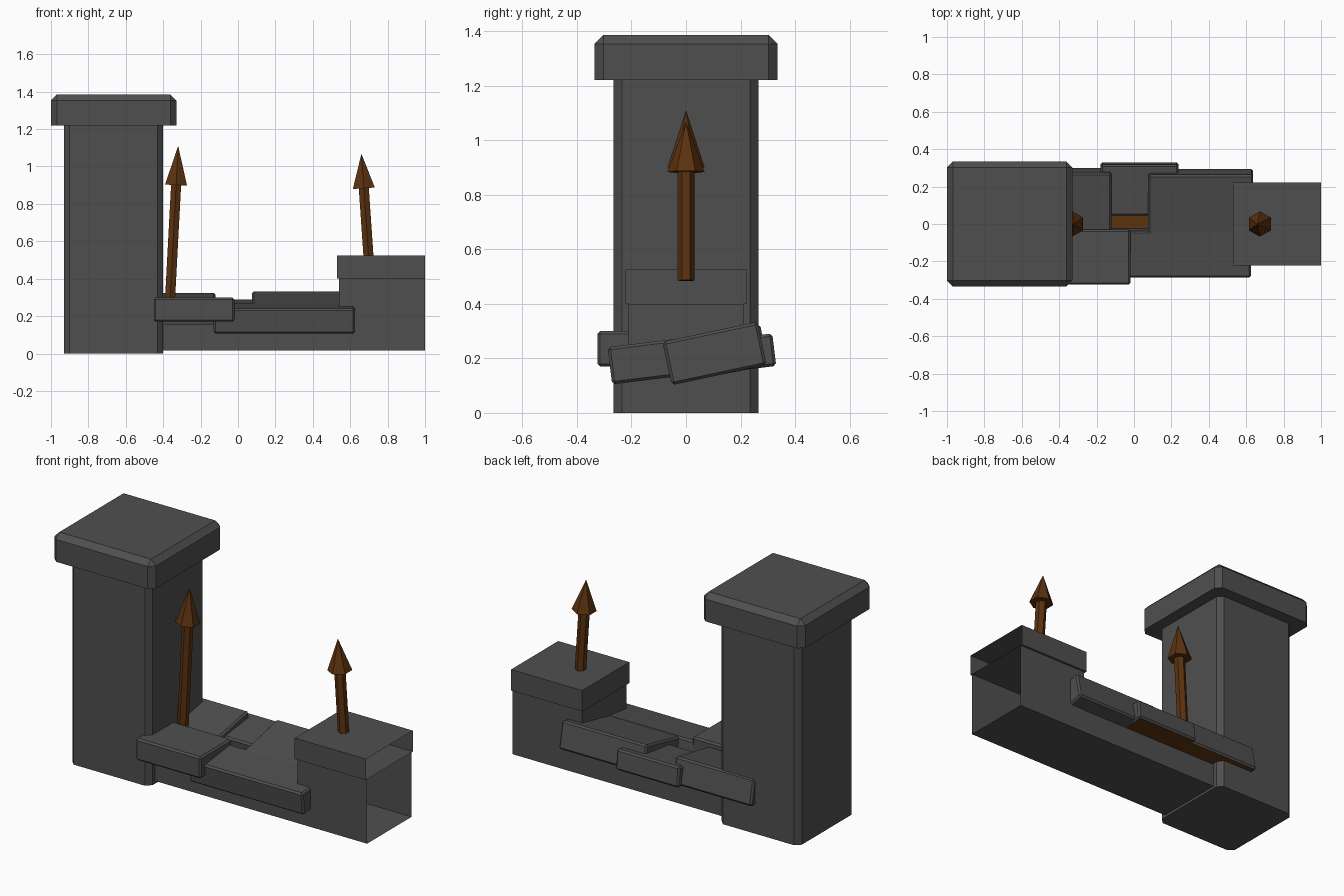
import bpy, bmesh
from math import radians
from mathutils import Vector, Matrix

cube = bpy.data.objects.get("Cube")
if cube:
    bpy.data.objects.remove(cube, do_unlink=True)


def material(name, rgb):
    m = bpy.data.materials.new(name)
    m.use_nodes = True
    m.diffuse_color = (*rgb, 1)
    m.node_tree.nodes["Principled BSDF"].inputs["Base Color"].default_value = (*rgb, 1)
    return m


STONE = material("dark_stone", (0.078, 0.078, 0.078))
WOOD = material("brown_wood", (0.105, 0.032, 0.005))


def finish(name, bm, *mats):
    mesh = bpy.data.meshes.new(name)
    bm.to_mesh(mesh)
    bm.free()
    for m in mats:
        mesh.materials.append(m)
    ob = bpy.data.objects.new(name, mesh)
    bpy.context.collection.objects.link(ob)
    return ob


def box(size, center, tilt=0):
    bm = bmesh.new()
    bmesh.ops.create_cube(bm, size=1)
    bm.transform(Matrix.Translation(center) @ Matrix.Rotation(radians(tilt), 4, "X")
                 @ Matrix.Diagonal((*size, 1)))
    bm.normal_update()
    return bm


def bevel(bm, width, rule):
    edges = [e for e in bm.edges if rule(e)]
    bmesh.ops.bevel(bm, geom=edges, offset=width, segments=1, affect="EDGES")
    bm.normal_update()


def upright(e):
    return abs(e.verts[0].co.z - e.verts[1].co.z) > 0.1


# Square pillar with chamfered corners
bm = box((0.53, 0.53, 1.22), (-0.665, 0, 0.61))
bevel(bm, 0.03, upright)
finish("pillar", bm, STONE)

# Pillar cap, chamfered everywhere but underneath
bm = box((0.67, 0.67, 0.165), (-0.665, 0, 1.3025))
bevel(bm, 0.032, lambda e: max(v.co.z for v in e.verts) > 1.3)
finish("pillar_cap", bm, STONE)

# Broken wall: stepped profile, open at the far end, earthy core on its low top
profile = [(1, 0.4), (0.54, 0.4), (0.54, 0.155), (-0.4, 0.155), (-0.4, 0.015), (1, 0.015)]
bm = bmesh.new()
front = [bm.verts.new((x, -0.21, z)) for x, z in profile]
back = [bm.verts.new((x, 0.21, z)) for x, z in profile]
bm.faces.new(front)
bm.faces.new(back)
for i in range(len(profile) - 1):
    f = bm.faces.new((front[i], front[i + 1], back[i + 1], back[i]))
    if i == 2:
        f.material_index = 1
bmesh.ops.recalc_face_normals(bm, faces=bm.faces)
finish("wall", bm, STONE, WOOD)

# Coping slab on the wall end, open at the same side
bm = box((0.47, 0.445, 0.125), (0.765, 0, 0.4625))
bmesh.ops.delete(bm, geom=[f for f in bm.faces if f.normal.x > 0.9], context="FACES_ONLY")
finish("wall_slab", bm, STONE)


# Loose stones: x range, y/z centre, depth, thickness, tilt, wooden underside
def stone(name, x0, x1, y, z, depth, thick, tilt, wooden=False):
    bm = box((x1 - x0, depth, thick), ((x0 + x1) / 2, y, z), tilt)
    bevel(bm, 0.01, lambda e: True)
    if wooden:
        for f in bm.faces:
            if f.normal.z < -0.95:
                f.material_index = 1
    finish(name, bm, STONE, WOOD)


stone("stone_front_short", -0.45, -0.02, -0.177, 0.235, 0.295, 0.13, 0)
stone("stone_front_long", -0.13, 0.625, -0.155, 0.188, 0.25, 0.137, 7)
stone("stone_back_long", 0.075, 0.637, 0.105, 0.218, 0.355, 0.162, 12)
stone("stone_back_middle", -0.178, 0.237, 0.187, 0.215, 0.275, 0.12, 7, True)
stone("stone_back_short", -0.64, -0.12, 0.112, 0.216, 0.355, 0.155, 11, True)


# Leaning six-sided spikes: a rod with a pointed head
def spike(name, base, tip, head=0.21):
    base, tip = Vector(base), Vector(tip)
    length = (tip - base).length
    bm = bmesh.new()
    for r1, r2, lo, hi in ((0.031, 0.031, 0, length - head), (0.068, 0, length - head, length)):
        bmesh.ops.create_cone(bm, cap_ends=True, segments=6, radius1=r1, radius2=r2,
                              depth=hi - lo, matrix=Matrix.Translation((0, 0, (lo + hi) / 2)))
    lean = Vector((0, 0, 1)).rotation_difference(tip - base).to_matrix().to_4x4()
    bm.transform(Matrix.Translation(base) @ lean)
    finish(name, bm, WOOD)


spike("spike_tall", (-0.367, 0, 0.22), (-0.32, 0, 1.11))
spike("spike_short", (0.7, 0, 0.485), (0.66, 0, 1.068), 0.185)
